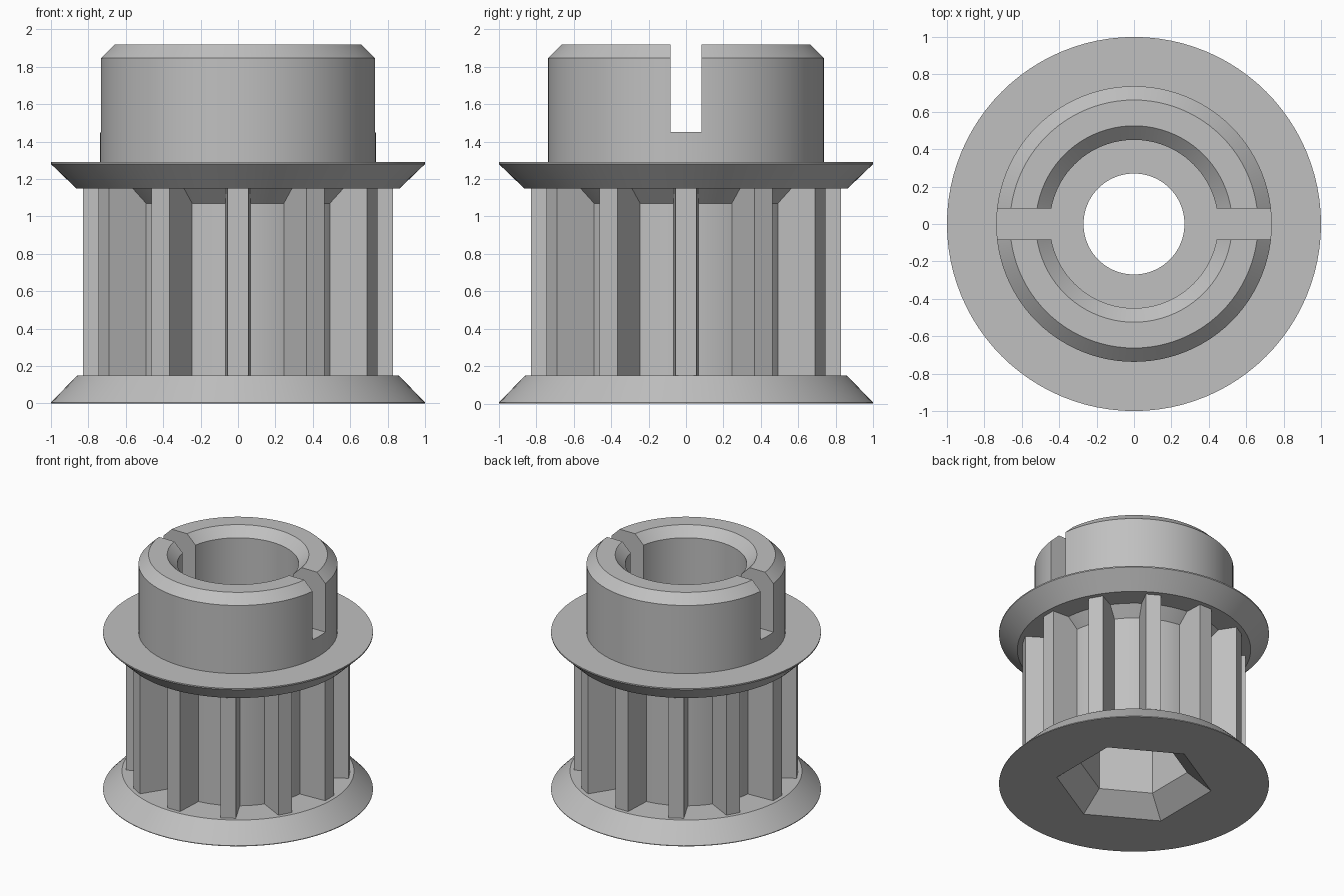
import bpy
import bmesh
from math import sin, cos, pi, radians

if "Cube" in bpy.data.objects:
    bpy.data.objects.remove(bpy.data.objects["Cube"])

grey = bpy.data.materials.new("plain grey")
grey.use_nodes = True
tone = (0.53, 0.53, 0.53, 1)
grey.diffuse_color = tone
grey.node_tree.nodes["Principled BSDF"].inputs["Base Color"].default_value = tone


def finish(name, bm):
    """Turn a bmesh into a named, coloured object."""
    bmesh.ops.recalc_face_normals(bm, faces=bm.faces)
    mesh = bpy.data.meshes.new(name)
    bm.to_mesh(mesh)
    bm.free()
    mesh.materials.append(grey)
    obj = bpy.data.objects.new(name, mesh)
    bpy.context.collection.objects.link(obj)
    return obj


def ring(bm, radius, z, sides, turn=0.0):
    return [bm.verts.new((radius * cos(turn + 2 * pi * i / sides),
                          radius * sin(turn + 2 * pi * i / sides), z))
            for i in range(sides)]


def bridge(bm, a, b):
    for i in range(len(a)):
        j = (i + 1) % len(a)
        bm.faces.new((a[i], a[j], b[j], b[i]))


def activate(obj):
    bpy.ops.object.select_all(action='DESELECT')
    obj.select_set(True)
    bpy.context.view_layer.objects.active = obj


def cut(target, cutter):
    cutter.hide_render = True
    mod = target.modifiers.new("cut", 'BOOLEAN')
    mod.operation = 'DIFFERENCE'
    mod.solver = 'EXACT'
    mod.object = cutter
    activate(target)
    bpy.ops.object.modifier_apply(modifier=mod.name)
    bpy.data.objects.remove(cutter)


# Turned body: flanges, toothed core, hub and stepped bore (radius, height)
SLOT_FLOOR = 1.45
profile = [(0.27, 0), (1, 0), (1, 0.005), (0.86, 0.15), (0.61, 0.15),
           (0.61, 1.07), (0.69, 1.15), (0.865, 1.15), (1, 1.28), (1, 1.29),
           (0.737, 1.29), (0.737, 1.847), (0.663, 1.92), (0.525, 1.92),
           (0.45, 1.847), (0.45, SLOT_FLOOR), (0.27, SLOT_FLOOR)]
bm = bmesh.new()
loops = [ring(bm, r, z, 96) for r, z in profile]
for k, loop in enumerate(loops):
    bridge(bm, loop, loops[(k + 1) % len(loops)])
body = finish("pulley_body", bm)

# Driver slot across the hub
bm = bmesh.new()
bmesh.ops.create_cube(bm, size=1)
for v in bm.verts:
    v.co.x *= 2
    v.co.y *= 0.165
    v.co.z += SLOT_FLOOR + 0.5
cut(body, finish("slot_cutter", bm))

# Hexagonal pocket with a flared mouth underneath
bm = bmesh.new()
hexes = [ring(bm, r, z, 6, radians(30))
         for r, z in [(0.606, -0.02), (0.4, 0.14), (0.4, 1.0)]]
bridge(bm, hexes[0], hexes[1])
bridge(bm, hexes[1], hexes[2])
bm.faces.new(hexes[0])
bm.faces.new(hexes[2])
cut(body, finish("hex_cutter", bm))

activate(body)
bpy.ops.object.shade_smooth_by_angle(angle=radians(25))

# Twelve belt teeth, with ends sunk into the flanges
section = [(-0.069, 0.56), (0.069, 0.56), (0.056, 0.828), (-0.056, 0.828)]
bm = bmesh.new()
for i in range(12):
    a = i * pi / 6
    low, high = [[bm.verts.new((r * cos(a) - w * sin(a), r * sin(a) + w * cos(a), z))
                  for w, r in section] for z in (0.12, 1.18)]
    bridge(bm, low, high)
    bm.faces.new(low)
    bm.faces.new(high)
finish("belt_teeth", bm)
